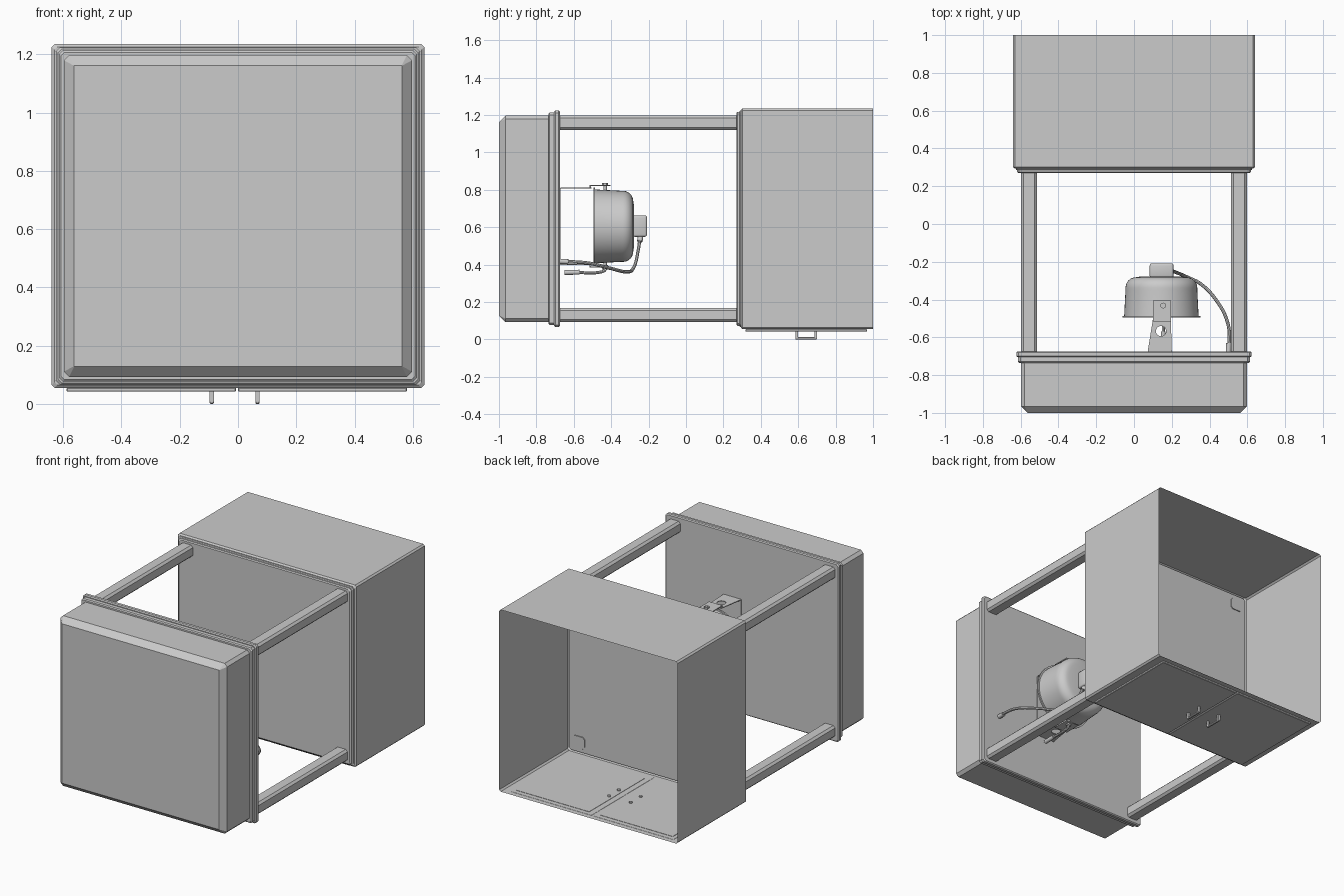
import bpy, bmesh, math
from mathutils import Vector, Matrix

if "Cube" in bpy.data.objects:
    bpy.data.objects.remove(bpy.data.objects["Cube"])

ZC = 0.645  # height of the long axis of the frame


def finish(name, bm, smooth=False):
    bmesh.ops.recalc_face_normals(bm, faces=bm.faces)
    me = bpy.data.meshes.new(name)
    bm.to_mesh(me)
    bm.free()
    ob = bpy.data.objects.new(name, me)
    bpy.context.collection.objects.link(ob)
    if smooth:
        smooth_it(ob)
    return ob


def select(ob):
    bpy.ops.object.select_all(action='DESELECT')
    ob.select_set(True)
    bpy.context.view_layer.objects.active = ob


def smooth_it(ob):
    select(ob)
    bpy.ops.object.shade_smooth_by_angle(angle=math.radians(40))


def loft(name, rings, cx=0, cz=ZC, cap_end=True):
    """Chamfered rectangles (y, half x, half z, corner) joined along y."""
    bm = bmesh.new()
    loops = []
    for y, hx, hz, c in rings:
        pts = [(hx, hz - c), (hx - c, hz), (c - hx, hz), (-hx, hz - c),
               (-hx, c - hz), (c - hx, -hz), (hx - c, -hz), (hx, c - hz)]
        loops.append([bm.verts.new((cx + x, y, cz + z)) for x, z in pts])
    for a, b in zip(loops, loops[1:]):
        for i in range(8):
            j = (i + 1) % 8
            bm.faces.new((a[i], a[j], b[j], b[i]))
    bm.faces.new(loops[0])
    if cap_end:
        bm.faces.new(loops[-1])
    return finish(name, bm)


def box(name, xs, ys, zs, bevel=0.0, seg=1):
    bm = bmesh.new()
    bmesh.ops.create_cube(bm, size=1)
    for v in bm.verts:
        v.co = [(a + b) / 2 + c * (b - a) for (a, b), c in zip((xs, ys, zs), v.co)]
    if bevel:
        bmesh.ops.bevel(bm, geom=bm.edges[:], offset=bevel, segments=seg,
                        profile=0.5, affect='EDGES')
    return finish(name, bm, seg > 1)


def rod(name, a, b, r, n=16):
    a, b = Vector(a), Vector(b)
    m = Matrix.Translation((a + b) / 2) @ (b - a).to_track_quat('Z', 'Y').to_matrix().to_4x4()
    bm = bmesh.new()
    bmesh.ops.create_cone(bm, cap_ends=True, segments=n, radius1=r, radius2=r,
                          depth=(b - a).length, matrix=m)
    return finish(name, bm, n > 8)


def to_mesh(ob):
    bpy.context.collection.objects.link(ob)
    select(ob)
    bpy.ops.object.convert(target='MESH')
    return bpy.context.view_layer.objects.active


def tube(name, pts, r):
    cu = bpy.data.curves.new(name, 'CURVE')
    cu.dimensions = '3D'
    cu.bevel_depth, cu.bevel_resolution, cu.use_fill_caps = r, 2, True
    sp = cu.splines.new('BEZIER')
    sp.resolution_u = 8
    sp.bezier_points.add(len(pts) - 1)
    for p, co in zip(sp.bezier_points, pts):
        p.co = co
        p.handle_left_type = p.handle_right_type = 'AUTO'
    smooth_it(to_mesh(bpy.data.objects.new(name, cu)))


def plate(name, outline, holes, z, t):
    """Flat outline in xy with round holes (x, y, r)."""
    cu = bpy.data.curves.new(name, 'CURVE')
    cu.dimensions, cu.fill_mode, cu.extrude = '2D', 'BOTH', t / 2
    loops = [outline] + [[(x + r * math.cos(k * math.pi / 10), y + r * math.sin(k * math.pi / 10))
                          for k in range(20)] for x, y, r in holes]
    for pts in loops:
        sp = cu.splines.new('POLY')
        sp.points.add(len(pts) - 1)
        sp.use_cyclic_u = True
        for p, (x, y) in zip(sp.points, pts):
            p.co = (x, y, 0, 1)
    ob = bpy.data.objects.new(name, cu)
    ob.location.z = z
    to_mesh(ob)


# Front housing with chamfered face and stepped rim
loft("front_housing", [(-1, .563, .517, .001), (-.965, .598, .552, .018), (-.72, .598, .552, .018)])
loft("front_rim_inner", [(-.735, .608, .562, .012), (-.729, .614, .568, .012), (-.702, .614, .568, .012)])
loft("front_rim_outer", [(-.705, .617, .573, .012), (-.699, .623, .579, .012),
                         (-.681, .623, .579, .012), (-.675, .617, .573, .012)])

# Cabinet: open-backed shell and stepped front rim
loft("cabinet_rim", [(.27, .612, .566, .012), (.276, .62, .572, .012),
                     (.285, .62, .572, .012), (.288, .626, .578, .012), (.303, .626, .578, .012)])
loft("cabinet_shell", [(.293, .63, .58, .01), (.301, .64, .59, .01), (1, .64, .59, .01)], cap_end=False)

# Four posts with their ends showing inside the cabinet
for sx in (-1, 1):
    for sz in (-1, 1):
        tag = ("left" if sx < 0 else "right") + ("_lower" if sz < 0 else "_upper")
        x, z = sx * .555, ZC + sz * .514
        loft("post_" + tag, [(-.68, .042, .038, .013), (.309, .042, .038, .013)], x, z)

# Doors on the underside, with inner panels, handles and screws
for side, x0, x1, hx, p0, p1 in (("left", -.588, -.007, -.09, -.56, -.04),
                                 ("right", 0, .58, .067, .04, .56)):
    box("door_" + side, (x0, x1), (.318, .968), (.042, .056), .003)
    box("door_inner_" + side, (p0, p1), (.37, .935), (.05, .058))
    box("handle_grip_" + side, (hx - .007, hx + .007), (.585, .70), (0, .013), .003)
    for k, y in enumerate((.592, .693)):
        box(f"handle_leg_{side}_{k}", (hx - .007, hx + .007), (y - .007, y + .007), (.006, .045))
        rod(f"handle_screw_{side}_{k}", (hx, y, .055), (hx, y, .066), .01, 12)

# Lamp bowl, turned about the y axis
LX, LZ = .145, .605
prof = [(0, -.48), (.19, -.48), (.19, -.495), (.207, -.495), (.207, -.486), (.197, -.486), (.19, -.35)]
prof += [(.135 + .055 * math.cos(math.radians(a)), -.337 + .055 * math.sin(math.radians(a)))
         for a in range(0, 91, 15)]
prof += [(.11, -.278), (0, -.276)]
bm = bmesh.new()
vs = [bm.verts.new((LX + r, y, LZ)) for r, y in prof]
es = [bm.edges.new(p) for p in zip(vs, vs[1:])]
bmesh.ops.spin(bm, geom=vs + es, cent=(LX, 0, LZ), axis=(0, 1, 0), angle=2 * math.pi,
               steps=48, use_merge=True)
bmesh.ops.remove_doubles(bm, verts=bm.verts, dist=.0005)
finish("lamp_bowl", bm, True)
box("lamp_junction_box", (.083, .209), (-.285, -.208), (.549, .663), .012, 3)

# U-shaped lamp bracket with ears and bolts
box("bracket_base", (.075, .2), (-.676, -.67), (.40, .81))
for tag, s in (("upper", 1), ("lower", -1)):
    z = LZ + s * .205
    plate("bracket_arm_" + tag, [(.073, -.672), (.2, -.672), (.195, -.505), (.1, -.505)],
          [(.143, -.567, .027)], z, .005)
    plate("bracket_ear_" + tag, [(.1, -.515), (.195, -.515), (.195, -.405), (.1, -.405)],
          [], z + s * .013, .006)
    box("bracket_step_" + tag, (.1, .195), (-.515, -.509), sorted((z - s * .002, z + s * .015)))
    rod("bracket_bolt_" + tag, (.155, -.432, LZ + s * .18), (.155, -.432, z + s * .028), .009, 12)
    rod("bracket_nut_" + tag, (.155, -.432, z + s * .014), (.155, -.432, z + s * .026), .016, 6)

# Clamp lever under the lamp
tube("clamp_lever", [(.155, -.425, .40), (.155, -.435, .37), (.155, -.46, .36), (.155, -.6, .359)], .008)
rod("clamp_lever_grip", (.155, -.65, .358), (.155, -.57, .36), .013)

# Power cable from the junction box to the panel
tube("lamp_cable", [(.19, -.245, .56), (.22, -.255, .48), (.29, -.285, .375), (.35, -.315, .362),
                    (.44, -.41, .382), (.495, -.52, .408), (.505, -.6, .415), (.5, -.675, .418)], .009)
rod("cable_gland", (.5, -.677, .418), (.502, -.63, .416), .014)
rod("cable_outlet", (.183, -.242, .56), (.197, -.247, .525), .015)
